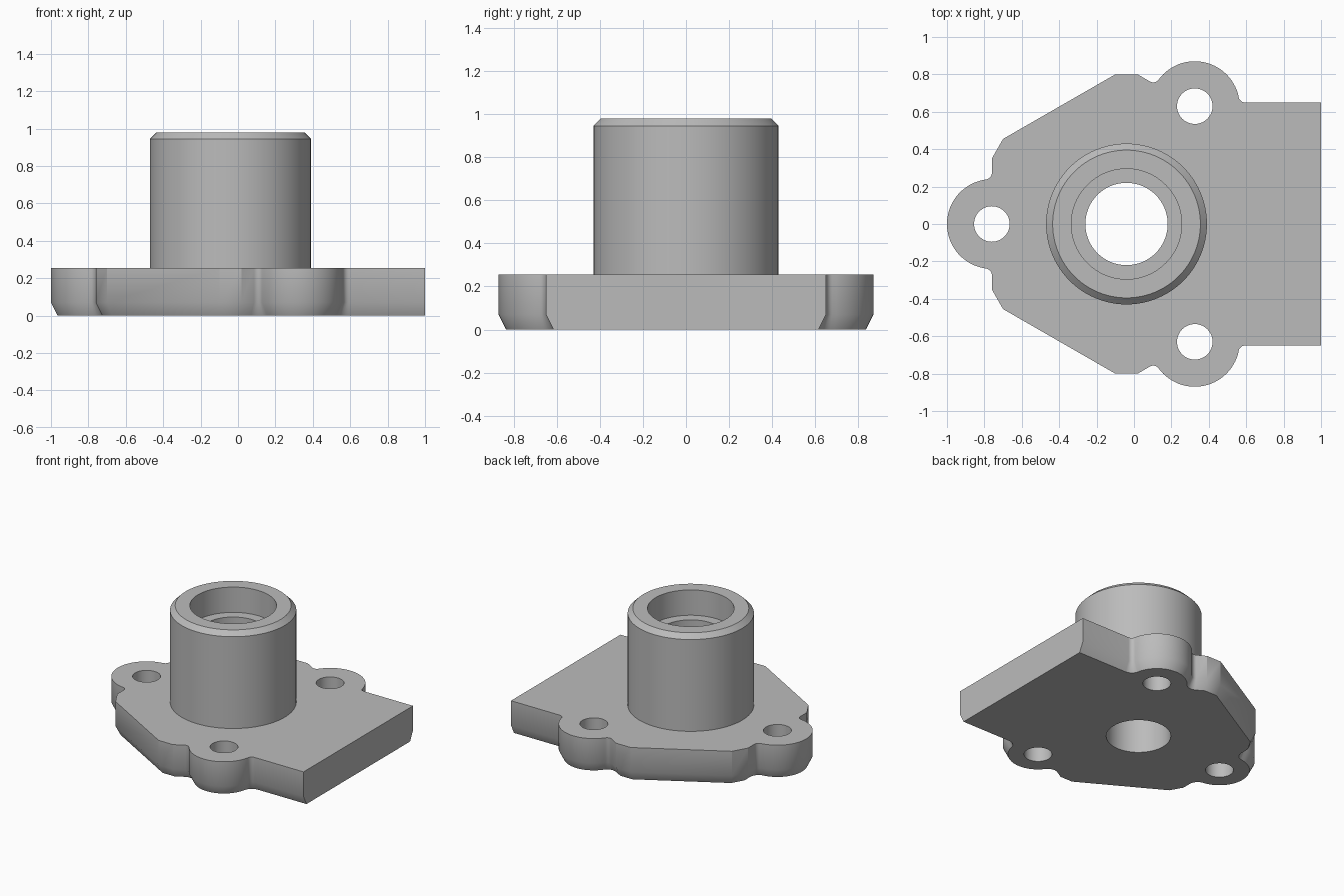
import bpy, bmesh
from math import sin, cos, radians, pi
from mathutils import Vector

if "Cube" in bpy.data.objects:
    bpy.data.objects.remove(bpy.data.objects["Cube"])

PLATE_TOP, CHAMFER_H, CHAMFER_IN = 0.255, 0.07, 0.035
LOBE_R, FILLET, HOLE_R, BORE_R = 0.24, 0.035, 0.095, 0.22
SIDE_LOBE, END_LOBE = (0.325, 0.63), (-0.76, 0.0)
AXIS_X = -0.04

grey = bpy.data.materials.new("machined grey")
grey.use_nodes = True
grey.diffuse_color = (0.5, 0.5, 0.5, 1)
grey.node_tree.nodes["Principled BSDF"].inputs["Base Color"].default_value = (0.5, 0.5, 0.5, 1)


def arc(center, r, a0, a1, n):
    """Points along an arc, angles in degrees."""
    angles = [radians(a0 + (a1 - a0) * i / n) for i in range(n + 1)]
    return [(center[0] + r * cos(a), center[1] + r * sin(a)) for a in angles]


def finish(name, bm):
    bmesh.ops.recalc_face_normals(bm, faces=bm.faces)
    mesh = bpy.data.meshes.new(name)
    bm.to_mesh(mesh)
    bm.free()
    mesh.materials.append(grey)
    obj = bpy.data.objects.new(name, mesh)
    bpy.context.collection.objects.link(obj)
    return obj


def activate(obj):
    bpy.ops.object.select_all(action="DESELECT")
    obj.select_set(True)
    bpy.context.view_layer.objects.active = obj


def inset(points, d):
    """Mitred inward offset of a counter-clockwise outline."""
    result = []
    for i, p in enumerate(points):
        a = (p - points[i - 1]).normalized()
        b = (points[(i + 1) % len(points)] - p).normalized()
        na, nb = Vector((-a.y, a.x)), Vector((-b.y, b.x))
        result.append(p + (na + nb) * d / (1 + na.dot(nb)))
    return result


# Half outline of the flange, from the straight end round to the end lobe
half = [(1, 0.65)]
half += arc((0.594, 0.685), FILLET, 270, 191.5, 6)
half += arc(SIDE_LOBE, LOBE_R, 11.5, 143.8, 28)[1:]
half += arc((0.103, 0.792), FILLET, 323.8, 240, 6)[1:]
half += [(0.02, 0.80), (-0.10, 0.80), (-0.70, 0.455), (-0.76, 0.35)]
half += arc((-0.795, 0.273), FILLET, 0, -82.7, 6)
half += arc(END_LOBE, LOBE_R, 97.3, 180, 18)[1:]
outline = [Vector(p) for p in half + [(x, -y) for x, y in half[-2::-1]]]

# Flange plate with a chamfered underside, the straight end left square
bottom = inset(outline, CHAMFER_IN)
bottom[0].x = bottom[-1].x = 1
bm = bmesh.new()
rings = [[bm.verts.new((p.x, p.y, z)) for p in pts]
         for pts, z in ((bottom, 0), (outline, CHAMFER_H), (outline, PLATE_TOP))]
bm.faces.new(rings[0][::-1])
bm.faces.new(rings[2])
n = len(outline)
for low, high in zip(rings, rings[1:]):
    for i in range(n):
        j = (i + 1) % n
        bm.faces.new((low[i], low[j], high[j], high[i]))
flange = finish("flange_plate", bm)

# Bolt holes and bore through the flange
holes = [(*SIDE_LOBE, HOLE_R, 48), (SIDE_LOBE[0], -SIDE_LOBE[1], HOLE_R, 48),
         (*END_LOBE, HOLE_R, 48), (AXIS_X, 0, BORE_R, 96)]
for x, y, r, sides in holes:
    bm = bmesh.new()
    bmesh.ops.create_cone(bm, cap_ends=True, segments=sides, radius1=r, radius2=r, depth=1)
    bmesh.ops.translate(bm, verts=bm.verts, vec=(x, y, 0.1))
    cutter = finish("hole_cutter", bm)
    cutter.hide_render = True
    mod = flange.modifiers.new("hole", "BOOLEAN")
    mod.operation, mod.solver, mod.object = "DIFFERENCE", "EXACT", cutter
    activate(flange)
    bpy.ops.object.modifier_apply(modifier=mod.name)
    bpy.data.objects.remove(cutter)

# Bearing collar: revolved profile with a chamfered rim and a counterbore
profile = [(0.43, PLATE_TOP), (0.43, 0.945), (0.395, 0.98),
           (0.295, 0.98), (0.295, 0.79), (BORE_R, 0.79), (BORE_R, PLATE_TOP)]
bm = bmesh.new()
verts = [bm.verts.new((r, 0, z)) for r, z in profile]
edges = [bm.edges.new(pair) for pair in zip(verts, verts[1:])]
bmesh.ops.spin(bm, geom=verts + edges, cent=(0, 0, 0), axis=(0, 0, 1),
               angle=2 * pi, steps=96, use_merge=True)
bmesh.ops.remove_doubles(bm, verts=bm.verts, dist=0.0001)
bmesh.ops.translate(bm, verts=bm.verts, vec=(AXIS_X, 0, 0))
collar = finish("bearing_collar", bm)

for obj in (flange, collar):
    activate(obj)
    bpy.ops.object.shade_smooth_by_angle(angle=radians(28))
